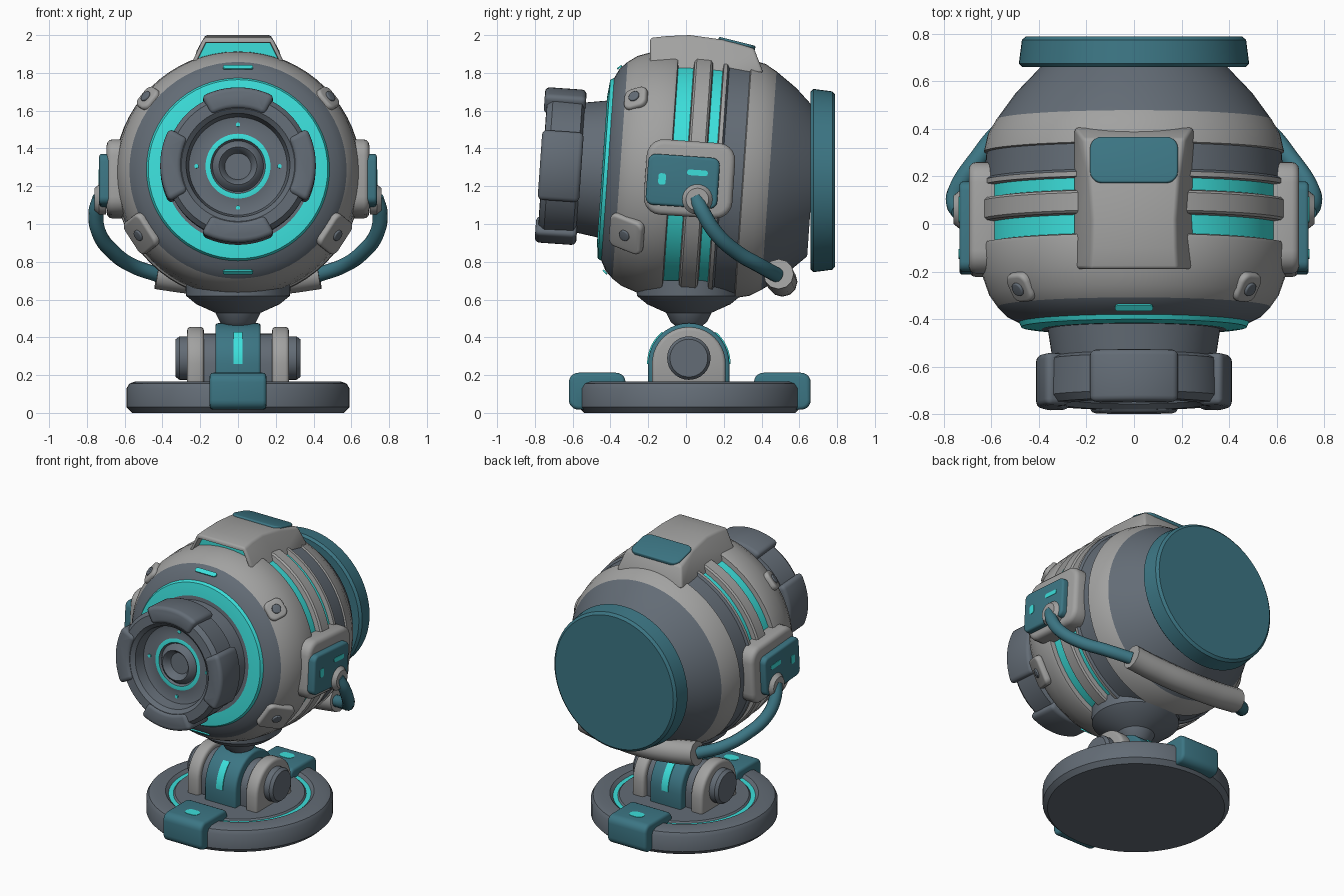
import bpy, bmesh
from math import radians, cos, sin, pi
from mathutils import Matrix, Vector

if "Cube" in bpy.data.objects:
    bpy.data.objects.remove(bpy.data.objects["Cube"], do_unlink=True)


def material(name, rgb):
    m = bpy.data.materials.new(name)
    m.use_nodes = True
    m.diffuse_color = (*rgb, 1)
    m.node_tree.nodes["Principled BSDF"].inputs["Base Color"].default_value = (*rgb, 1)
    return m


LIGHT = material("light grey", (0.36, 0.36, 0.355))
DARK = material("slate grey", (0.125, 0.15, 0.18))
TEAL = material("teal", (0.045, 0.18, 0.23))
CYAN = material("glow cyan", (0.045, 0.74, 0.71))


def finish(bm, name, mats, matrix):
    bm.transform(matrix)
    bmesh.ops.recalc_face_normals(bm, faces=bm.faces)
    me = bpy.data.meshes.new(name)
    bm.to_mesh(me)
    bm.free()
    for m in mats:
        me.materials.append(m)
    bpy.context.collection.objects.link(bpy.data.objects.new(name, me))


def lathe(name, profile, matrix, segs=48):
    """Revolve (radius, height, colour of the band up to the next point) about local z."""
    bm = bmesh.new()
    mats = list(dict.fromkeys(p[2] for p in profile))
    rings = []
    for r, h, _ in profile:
        if r == 0:
            rings.append([bm.verts.new((0, 0, h))] * segs)
        else:
            rings.append([bm.verts.new((r * cos(2 * pi * i / segs), r * sin(2 * pi * i / segs), h))
                          for i in range(segs)])
    for a, b, p in zip(rings, rings[1:], profile):
        for i in range(segs):
            j = (i + 1) % segs
            quad = list(dict.fromkeys((a[i], a[j], b[j], b[i])))
            bm.faces.new(quad).material_index = mats.index(p[2])
    finish(bm, name, mats, matrix)


def prism(name, outline, depth, mat, matrix, bevel=0.0, shape=None, extra=()):
    """Extrude a 2D outline along local z, then round its sharp edges."""
    bm = bmesh.new()
    low = [bm.verts.new((x, y, 0)) for x, y in outline]
    high = [bm.verts.new((x, y, depth)) for x, y in outline]
    bm.faces.new(low[::-1])
    bm.faces.new(high)
    for i in range(len(low)):
        bm.faces.new((low[i - 1], low[i], high[i], high[i - 1]))
    bmesh.ops.recalc_face_normals(bm, faces=bm.faces)
    bm.normal_update()
    if bevel:
        edges = [e for e in bm.edges if e.calc_face_angle(0) > radians(35)]
        bmesh.ops.bevel(bm, geom=edges, offset=bevel, segments=3, profile=0.5,
                        affect="EDGES", clamp_overlap=True)
        bm.normal_update()
    if shape:
        shape(bm)
    finish(bm, name, [mat, *extra], matrix)


def rounded(w, h, r, n=5):
    return [(sx * (w / 2 - r) + r * cos(a), sy * (h / 2 - r) + r * sin(a))
            for k, (sx, sy) in enumerate(((1, 1), (-1, 1), (-1, -1), (1, -1)))
            for a in (pi / 2 * (k + i / n) for i in range(n + 1))]


def sector(r0, r1, a0, a1, n=12):
    arc = [radians(a0 + (a1 - a0) * i / n) for i in range(n + 1)]
    return [(r1 * cos(a), r1 * sin(a)) for a in arc] + [(r0 * cos(a), r0 * sin(a)) for a in reversed(arc)]


def arch(r, drop, n=20):
    return [(r * cos(pi * i / n), r * sin(pi * i / n)) for i in range(n + 1)] + [(-r, -drop), (r, -drop)]


def tube(name, points, radius, mat):
    cu = bpy.data.curves.new(name, "CURVE")
    cu.dimensions, cu.bevel_depth, cu.use_fill_caps, cu.bevel_resolution = "3D", radius, True, 4
    sp = cu.splines.new("BEZIER")
    sp.bezier_points.add(len(points) - 1)
    for bp, co in zip(sp.bezier_points, points):
        bp.co = co
        bp.handle_left_type = bp.handle_right_type = "AUTO"
    tmp = bpy.data.objects.new(name + "_path", cu)
    bpy.context.collection.objects.link(tmp)
    me = bpy.data.meshes.new_from_object(tmp.evaluated_get(bpy.context.evaluated_depsgraph_get()))
    bpy.data.objects.remove(tmp, do_unlink=True)
    me.materials.clear()
    me.materials.append(mat)
    bpy.context.collection.objects.link(bpy.data.objects.new(name, me))


T = Matrix.Translation
BACKWARD = Matrix.Rotation(-pi / 2, 4, "X")   # local z -> +y
FORWARD = Matrix.Rotation(pi / 2, 4, "X")     # local z -> -y, local y -> up
SIDE = Matrix(((0, 0, 1, 0), (1, 0, 0, 0), (0, 1, 0, 0), (0, 0, 0, 1)))  # local x,y,z -> y,z,x
BODY = T((0, 0, 1.26)) @ Matrix.Rotation(radians(-4), 4, "X")


def on_body(angle, r, y, lean):
    """Frame on the round body, z pointing outward and leaning to the front."""
    a, t = radians(angle), radians(lean)
    z = Vector((cos(a) * cos(t), -sin(t), sin(a) * cos(t)))
    x = Vector((-sin(a), 0, cos(a)))
    rot = Matrix((x, z.cross(x), z)).transposed().to_4x4()
    return BODY @ T((r * cos(a), y, r * sin(a))) @ rot


# Round body with colour bands and two glowing grooves
lathe("body_shell", [
    (0, -0.44, DARK), (0.39, -0.445, CYAN), (0.475, -0.435, CYAN), (0.485, -0.415, DARK),
    (0.535, -0.39, DARK), (0.575, -0.35, LIGHT), (0.61, -0.30, LIGHT), (0.638, -0.22, LIGHT),
    (0.65, -0.10, LIGHT), (0.645, -0.085, LIGHT), (0.615, -0.08, CYAN), (0.615, 0.0, LIGHT),
    (0.645, 0.005, LIGHT), (0.655, 0.015, LIGHT), (0.655, 0.09, LIGHT), (0.645, 0.10, LIGHT),
    (0.615, 0.105, CYAN), (0.615, 0.155, LIGHT), (0.645, 0.16, LIGHT), (0.645, 0.18, DARK),
    (0.63, 0.19, DARK), (0.622, 0.30, LIGHT), (0.632, 0.305, LIGHT), (0.615, 0.38, LIGHT),
    (0.58, 0.44, DARK), (0.50, 0.55, DARK), (0.385, 0.67, DARK), (0, 0.67, DARK)], BODY @ BACKWARD, 64)
lathe("rear_disc", [(0, 0.66, TEAL), (0.47, 0.66, TEAL), (0.485, 0.675, TEAL), (0.472, 0.775, TEAL),
                    (0.455, 0.79, TEAL), (0, 0.79, TEAL)], T((0, 0, 1.23)) @ BACKWARD, 64)

# Lens barrel, grip petals and inner dots
lathe("lens", [
    (0, -0.40, DARK), (0.37, -0.40, DARK), (0.345, -0.56, DARK), (0.38, -0.575, DARK), (0.385, -0.73, DARK),
    (0.36, -0.76, DARK), (0.30, -0.762, DARK), (0.275, -0.74, DARK), (0.26, -0.67, DARK),
    (0.20, -0.655, DARK), (0.172, -0.665, CYAN), (0.145, -0.665, DARK), (0.135, -0.65, DARK),
    (0.115, -0.68, DARK), (0.10, -0.69, DARK), (0.085, -0.675, DARK), (0.07, -0.64, DARK),
    (0, -0.64, DARK)], BODY @ BACKWARD, 64)
for k in range(4):
    turn = BODY @ Matrix.Rotation(k * pi / 2, 4, "Y")
    prism("lens_petal", sector(0.30, 0.412, 62, 118), 0.22, DARK, turn @ T((0, -0.555, 0)) @ FORWARD, 0.025)
    prism("lens_dot", rounded(0.022, 0.022, 0.01), 0.008, CYAN, turn @ T((0, -0.658, 0.22)) @ FORWARD)

# Glowing marks on the front band
for a in (90, -90):
    prism("front_mark", rounded(0.16, 0.03, 0.014), 0.009, CYAN, on_body(a, 0.54, -0.388, 40))

# Bolted pads around the front
for a, size in ((39, 0.13), (141, 0.13), (-33, 0.20), (213, 0.20)):
    spot = on_body(a, 0.588, -0.28, 30)
    prism("bolt_pad", rounded(size, size, 0.04), 0.045, LIGHT, spot, 0.015)
    prism("bolt", rounded(0.06, 0.06, 0.029), 0.02, DARK, spot @ T((0, 0, 0.036)), 0.005)


# Top housing, narrowing upward, with a glowing front opening
def shape_housing(bm):
    for v in bm.verts:
        v.co.z = 0.25 + (v.co.z - 0.25) * (1 - 2.2 * max(0, v.co.y - 1.86))
    front = max((f for f in bm.faces if f.normal.x < -0.9), key=lambda f: f.calc_area())
    for lip in (0.012, 0.003):
        bmesh.ops.inset_region(bm, faces=[front], thickness=lip)
    bmesh.ops.translate(bm, vec=(0.06, 0, 0), verts=front.verts)
    front.material_index = 1


housing = [(-0.19, 1.83), (-0.19, 1.985), (-0.10, 1.995), (0.02, 2.0), (0.20, 1.975), (0.36, 1.93),
           (0.41, 1.80), (0.1, 1.78)]
prism("top_housing", housing, 0.5, LIGHT, SIDE @ T((0, 0, -0.25)), 0.015, shape_housing, [CYAN])
prism("top_panel", rounded(0.37, 0.20, 0.05), 0.03, TEAL,
      T((0, 0.265, 1.938)) @ Matrix.Rotation(radians(-14), 4, "X"), 0.008)

# Side pods, cable sockets and cables, mirrored
for s, word in ((1, "left"), (-1, "right")):
    flip = Matrix.Diagonal((s, 1, 1, 1))
    pod = flip @ BODY @ SIDE
    prism(word + "_pod_pad", rounded(0.47, 0.40, 0.09), 0.14, LIGHT, pod @ T((0.02, -0.02, 0.555)), 0.03)
    prism(word + "_pod", rounded(0.38, 0.27, 0.04), 0.09, TEAL, pod @ T((-0.015, -0.035, 0.645)), 0.015)
    for y, z, w, h in ((-0.125, -0.03, 0.04, 0.06), (0.06, 0.015, 0.11, 0.03)):
        prism(word + "_pod_light", rounded(w, h, 0.014), 0.008, CYAN, pod @ T((y, z, 0.73)))
    lathe(word + "_cable_socket", [(0, 0.70, LIGHT), (0.08, 0.70, LIGHT), (0.08, 0.735, LIGHT),
                                   (0.06, 0.76, LIGHT), (0, 0.76, LIGHT)],
          flip @ T((0, 0.06, 1.13)) @ SIDE, 24)
    path = [(0.73, 0.05, 1.14), (0.752, 0.09, 1.06), (0.735, 0.16, 0.95), (0.66, 0.27, 0.85),
            (0.56, 0.39, 0.78), (0.42, 0.48, 0.73)]
    tube(word + "_cable", [(s * x, y, z) for x, y, z in path], 0.04, TEAL)

# Bar under the rear joining the cables
tube("cable_bar", [(-0.43, 0.49, 0.735), (-0.25, 0.50, 0.71), (0, 0.51, 0.695), (0.25, 0.50, 0.71),
                   (0.43, 0.49, 0.735)], 0.08, LIGHT)

# Neck under the body
lathe("neck", [(0, 0.72, DARK), (0.28, 0.70, DARK), (0.275, 0.62, DARK), (0.22, 0.575, DARK),
               (0.12, 0.53, DARK), (0.095, 0.48, DARK), (0.07, 0.46, DARK), (0, 0.46, DARK)], T((0, 0.015, 0)))

# Hinge: axle, side arches and centre arch
hinge = T((0, 0.015, 0.26)) @ SIDE
lathe("hinge_axle", [(0, -0.33, DARK), (0.10, -0.33, DARK), (0.115, -0.31, DARK), (0.115, 0.31, DARK),
                     (0.10, 0.33, DARK), (0, 0.33, DARK)], T((0, 0, 0.03)) @ hinge, 32)
prism("hinge_core", arch(0.16, 0.12), 0.40, DARK, hinge @ T((0, 0, -0.20)), 0.01)
for x in (-0.27, 0.18):
    prism("hinge_side_arch", arch(0.195, 0.12), 0.09, LIGHT, hinge @ T((0, 0, x)), 0.02)
prism("hinge_centre_arch", arch(0.215, 0.12), 0.24, TEAL, hinge @ T((0, 0, -0.12)), 0.015)
for a in (0, 130):
    prism("hinge_light", sector(0.212, 0.221, a, a + 50), 0.05, CYAN, hinge @ T((0, 0, -0.025)))

# Base disc with a glowing ring
lathe("base", [(0, 0, DARK), (0.56, 0, DARK), (0.59, 0.03, DARK), (0.59, 0.13, DARK), (0.575, 0.155, DARK),
               (0.545, 0.166, DARK), (0.47, 0.166, DARK), (0.45, 0.148, CYAN), (0.42, 0.148, DARK),
               (0.41, 0.158, DARK), (0, 0.16, DARK)], T((0, 0.02, 0)), 64)

# Clips at the front and back of the base
for word, y, dot in (("front", -0.47, -0.50), ("back", 0.51, 0.54)):
    prism(word + "_clip", rounded(0.30, 0.195, 0.05), 0.30, TEAL, T((-0.15, y, 0.115)) @ SIDE, 0.02)
    prism(word + "_clip_light", rounded(0.10, 0.07, 0.034), 0.008, CYAN, T((0, dot, 0.207)))

# Smooth shading with sharp creases kept
bpy.ops.object.select_all(action="DESELECT")
for ob in bpy.context.collection.objects:
    if ob.type == "MESH":
        ob.select_set(True)
        bpy.context.view_layer.objects.active = ob
bpy.ops.object.shade_smooth_by_angle(angle=radians(35))
